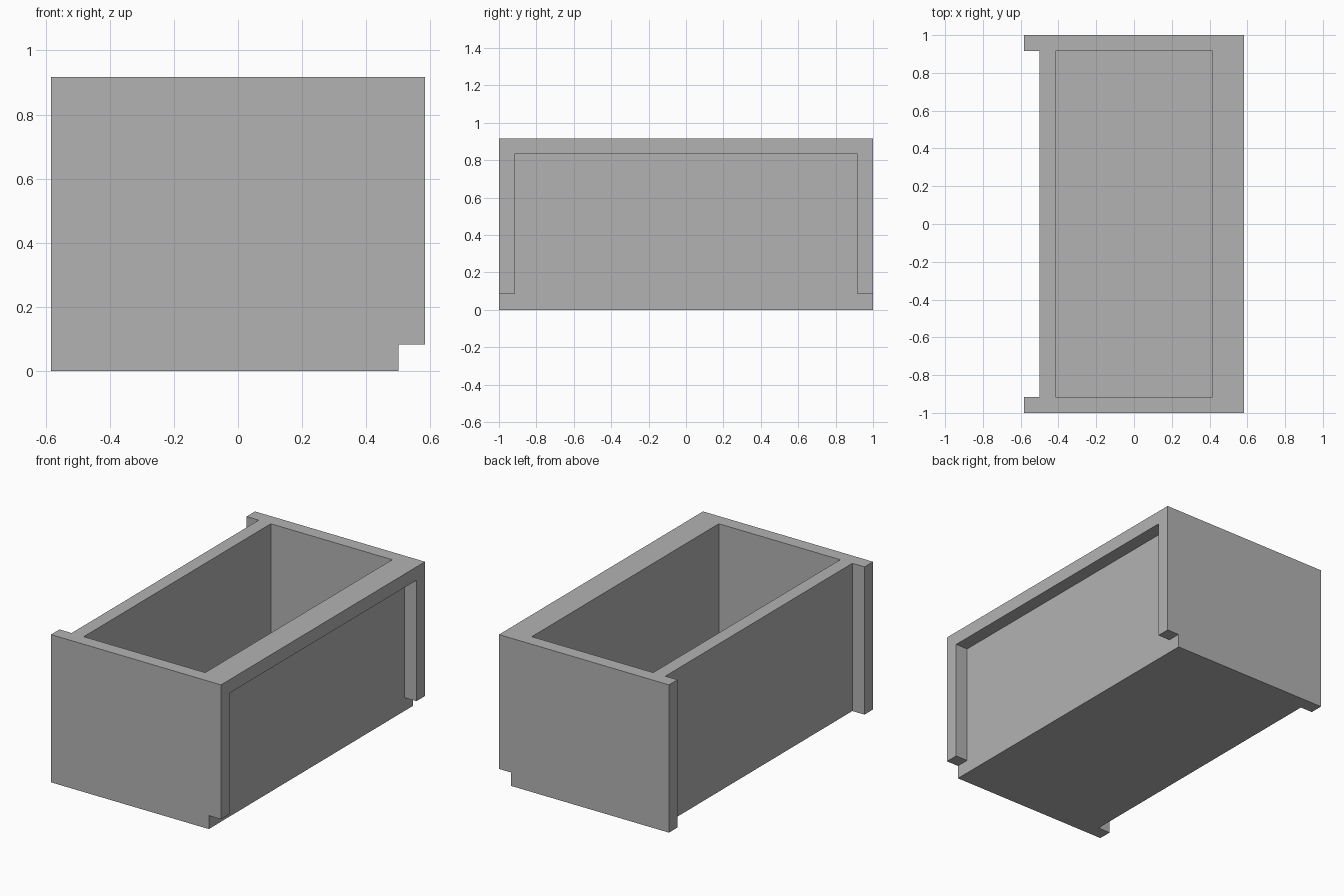
import bpy
import bmesh

cube = bpy.data.objects.get("Cube")
if cube:
    bpy.data.objects.remove(cube, do_unlink=True)

U = 1 / 12                      # wall thickness
HX, HY, H = 7 * U, 1.0, 11 * U  # half width, half length, height
BODY = HX - U                   # half width of the tub itself
INNER = HY - U                  # half length between the end walls
OUT = 0.2                       # how far cutters reach past the block

grey = bpy.data.materials.new("plain_grey")
grey.use_nodes = True
color = (0.45, 0.45, 0.45, 1)
grey.diffuse_color = color
grey.node_tree.nodes["Principled BSDF"].inputs["Base Color"].default_value = color


def prism(name, profile, x0, x1):
    """Extrude a (y, z) outline along x."""
    bm = bmesh.new()
    face = bm.faces.new([bm.verts.new((x0, y, z)) for y, z in profile])
    ext = bmesh.ops.extrude_face_region(bm, geom=[face])
    moved = [v for v in ext["geom"] if isinstance(v, bmesh.types.BMVert)]
    bmesh.ops.translate(bm, verts=moved, vec=(x1 - x0, 0, 0))
    bmesh.ops.recalc_face_normals(bm, faces=bm.faces[:])
    mesh = bpy.data.meshes.new(name)
    bm.to_mesh(mesh)
    bm.free()
    mesh.materials.append(grey)
    obj = bpy.data.objects.new(name, mesh)
    bpy.context.collection.objects.link(obj)
    return obj


def rect(half_y, z0, z1):
    return [(-half_y, z0), (half_y, z0), (half_y, z1), (-half_y, z1)]


# Outer block, carved into an open tub
tub = prism("open_tub", rect(HY, 0, H), -HX, HX)

# Recess and bottom corner notches under the left rail, as one stepped outline
step = [(HY + OUT, -OUT), (HY + OUT, U), (INNER, U), (INNER, H - U)]
left_outline = step + [(-y, z) for y, z in reversed(step)]

cutters = [
    prism("cavity_cutter", rect(INNER, U, H + OUT), U - BODY, BODY - U),
    prism("right_recess_cutter", rect(INNER, -OUT, H + OUT), -HX - OUT, -BODY),
    prism("left_recess_cutter", left_outline, BODY, HX + OUT),
]
for cutter in cutters:
    cutter.hide_render = True
    mod = tub.modifiers.new(cutter.name, "BOOLEAN")
    mod.operation = "DIFFERENCE"
    mod.solver = "EXACT"
    mod.object = cutter

# Bake the cuts and drop the cutters
bpy.context.view_layer.update()
depsgraph = bpy.context.evaluated_depsgraph_get()
carved = bpy.data.meshes.new_from_object(tub.evaluated_get(depsgraph))
tub.modifiers.clear()
tub.data = carved
for cutter in cutters:
    bpy.data.objects.remove(cutter, do_unlink=True)
